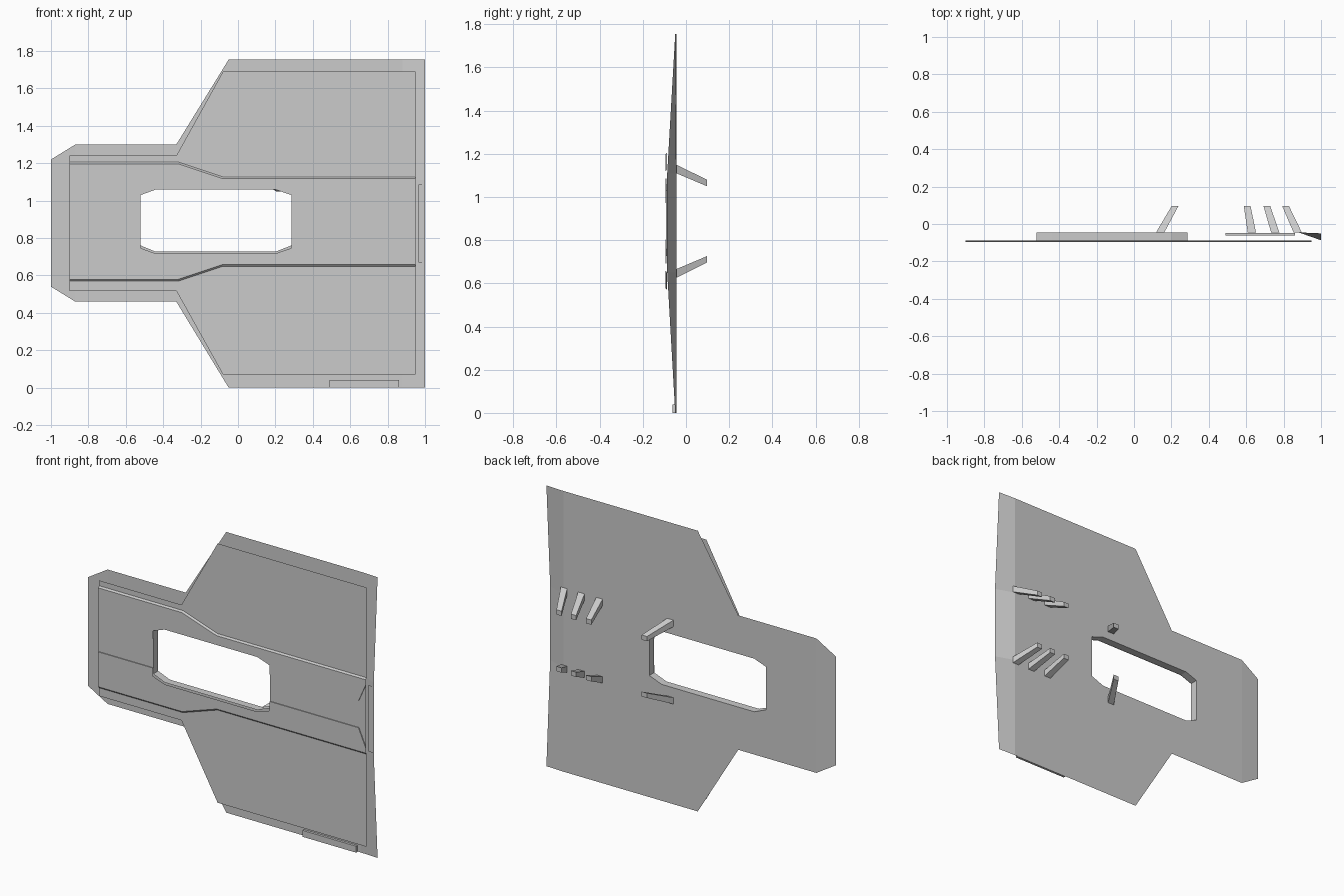
import bpy, bmesh
from mathutils import Vector

if "Cube" in bpy.data.objects:
    bpy.data.objects.remove(bpy.data.objects["Cube"])

ZC = 0.888                       # mirror height of the inner details
BACK, WING, MID, SPINE = -0.045, -0.087, -0.096, -0.091


def flip(pts):
    return [(x, 2 * ZC - z) for x, z in pts]


def at(pts, y):
    return [(x, y, z) for x, z in pts]


def finish(name, bm, recalc=False):
    bmesh.ops.remove_doubles(bm, verts=bm.verts, dist=1e-4)
    if recalc:
        bmesh.ops.recalc_face_normals(bm, faces=bm.faces)
    me = bpy.data.meshes.new(name)
    bm.to_mesh(me)
    bm.free()
    ob = bpy.data.objects.new(name, me)
    bpy.context.collection.objects.link(ob)
    return ob


def fill(bm, loops, normal):
    """Fill closed loops (outer first, then holes) with faces."""
    edges = []
    for lp in loops:
        vs = [bm.verts.new(p) for p in lp]
        edges += [bm.edges.new((vs[i - 1], vs[i])) for i in range(len(vs))]
    bmesh.ops.triangle_fill(bm, use_beauty=True, use_dissolve=False,
                            edges=edges, normal=normal)


def strip(bm, a, b, closed=False):
    """Quads between two point rows."""
    va, vb = [bm.verts.new(p) for p in a], [bm.verts.new(p) for p in b]
    for i in range(0 if closed else 1, len(va)):
        bm.faces.new((va[i - 1], va[i], vb[i], vb[i - 1]))


def sheet(name, pts, y):
    bm = bmesh.new()
    fill(bm, [at(pts, y)], Vector((0, -1, 0)))
    return finish(name, bm)


def prism(name, a, b):
    """Closed solid between two matching point loops."""
    bm = bmesh.new()
    strip(bm, a, b, closed=True)
    for lp in (a, b):
        bm.faces.new([bm.verts.new(p) for p in lp])
    return finish(name, bm, True)


# Back shell: flat plate with the opening, sloped nose and dished tail
hole = [(-.52, 1.03), (-.44, 1.059), (.2, 1.059), (.285, 1.03),
        (.285, .76), (.2, .727), (-.44, .727), (-.52, .76)]
plate = [(-.87, 1.3), (-.33, 1.3), (-.05, 1.754), (.88, 1.754),
         (.88, 0), (-.05, 0), (-.33, .46), (-.87, .46)]
bm = bmesh.new()
fill(bm, [at(plate, BACK), at(hole, BACK)], Vector((0, 1, 0)))
strip(bm, at([(-.87, 1.3), (-.87, .46)], BACK), at([(-1, 1.22), (-1, .54)], -.051))
tail_in = at([(.88, 1.754), (.88, 1.11), (.88, .65), (.88, 0)], BACK)
tail_out = [(1, -.05, 1.754), (1, -.087, 1.11), (1, -.087, .65), (1, -.05, 0)]
strip(bm, tail_out, tail_in)
finish("back_shell", bm)

# Walls of the opening
bm = bmesh.new()
strip(bm, at(hole, BACK), at(hole, -.093), closed=True)
finish("opening_wall", bm)

# Front sheets, upper and lower
seam = [(-.9, 1.207), (-.32, 1.207), (-.08, 1.127), (.95, 1.127)]
seam_in = [(x, z - .01) for x, z in seam]
wing = seam + [(.95, 1.69), (-.08, 1.69), (-.33, 1.24), (-.9, 1.24)]
wing_low = flip(seam) + [(.95, .07), (-.08, .07), (-.33, .518), (-.9, .518)]
band = seam_in + [(.95, 1.085), (.9, .972), (.285, .972), (.285, 1.03),
                  (.2, 1.059), (-.44, 1.059), (-.52, 1.03), (-.52, .979), (-.9, .979)]
groove = [(-.9, .979), (-.52, .979)]
groove_tail = [(.285, .972), (.9, .972), (.95, 1.085)]
for side, f in (("upper", list), ("lower", flip)):
    sheet(side + "_front_panel", wing if side == "upper" else wing_low, WING)
    sheet(side + "_middle_band", f(band), MID)
    bm = bmesh.new()
    strip(bm, at(f(seam), WING), at(f(seam_in), MID))
    for g in (groove, groove_tail):
        strip(bm, at(f(g), MID), at(f(g), SPINE))
    finish(side + "_panel_steps", bm)

# Recessed spine and tail plate
sheet("front_spine", groove + flip(groove)[::-1], SPINE)
sheet("rear_spine", groove_tail + flip(groove_tail)[::-1], SPINE)
sheet("tail_plate", [(.965, 1.085), (1, 1.085), (1, .67), (.965, .67)], -.089)

# Small flap on the lower edge
flap = [(.49, 0), (.86, 0), (.86, .04), (.49, .04)]
prism("lower_flap", at(flap, -.062), at(flap, -.047))

# Slanted pegs on the back: (base x, tip x), mirrored in height
for i, (xb, xt) in enumerate([(.14, .22), (.63, .605), (.755, .71), (.875, .81)]):
    base = [(xb + s, z) for s, z in ((-.022, 1.11), (.022, 1.11), (.022, 1.15), (-.022, 1.15))]
    tip = [(xt + s, z) for s, z in ((-.018, 1.05), (.018, 1.05), (.018, 1.08), (-.018, 1.08))]
    for side, f in (("upper", list), ("lower", flip)):
        prism(f"{side}_peg_{i + 1}", at(f(base), BACK), at(f(tip), .097))
